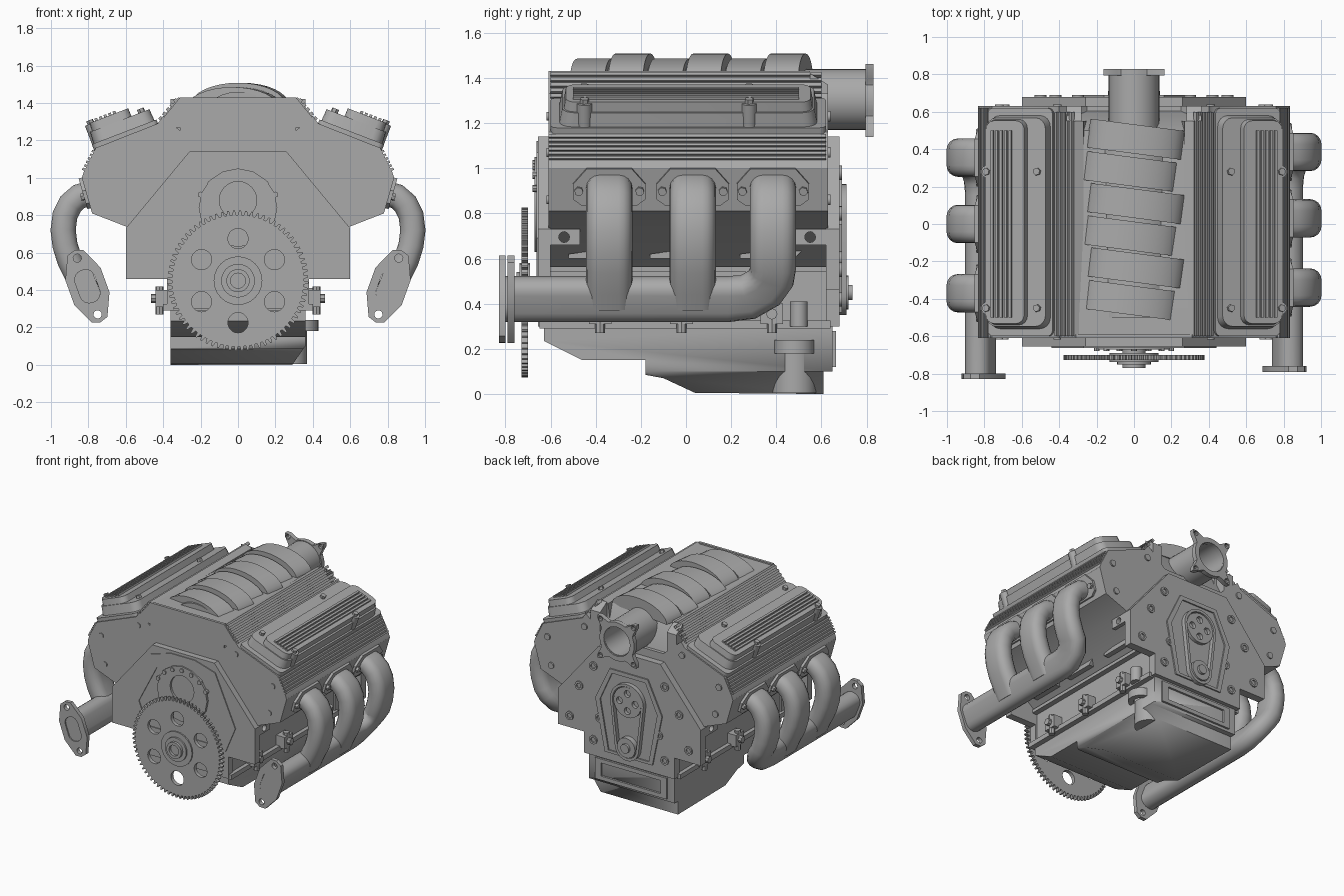
import bpy, bmesh, math
from math import sin, cos, pi, radians
from mathutils import Vector

if "Cube" in bpy.data.objects:
    bpy.data.objects.remove(bpy.data.objects["Cube"])

grey = bpy.data.materials.new("cast_metal_grey")
grey.use_nodes = True
grey.diffuse_color = (0.4, 0.4, 0.4, 1)
grey.node_tree.nodes["Principled BSDF"].inputs["Base Color"].default_value = (0.4, 0.4, 0.4, 1)

X, Y, Z = Vector((1, 0, 0)), Vector((0, 1, 0)), Vector((0, 0, 1))


def finish(name, bm, flip=1):
    """Turn a bmesh into a shaded object, optionally mirrored in x."""
    for v in bm.verts:
        v.co.x *= flip
    bmesh.ops.recalc_face_normals(bm, faces=bm.faces)
    me = bpy.data.meshes.new(name)
    bm.to_mesh(me)
    bm.free()
    me.materials.append(grey)
    me.shade_smooth()
    me.set_sharp_from_angle(angle=radians(32))
    ob = bpy.data.objects.new(name, me)
    bpy.context.collection.objects.link(ob)
    return ob


def prism(name, pts, origin, u, v, depth, holes=(), flip=1, taper=1):
    """Extrude a 2D outline, with holes, along u x v."""
    bm = bmesh.new()
    origin, n = Vector(origin), u.cross(v).normalized()
    for loop in (pts, *holes):
        vs = [bm.verts.new(origin + u * a + v * b) for a, b in loop]
        for i, vert in enumerate(vs):
            bm.edges.new((vs[i - 1], vert))
    if holes:
        bmesh.ops.triangle_fill(bm, edges=bm.edges[:], use_beauty=True)
    else:
        bm.faces.new(vs)
    res = bmesh.ops.extrude_face_region(bm, geom=bm.faces[:], use_keep_orig=True)
    top = [g for g in res["geom"] if isinstance(g, bmesh.types.BMVert)]
    mid = sum((t.co for t in top), Vector()) / len(top)
    for t in top:
        t.co = mid + (t.co - mid) * taper + n * depth
    return finish(name, bm, flip)


def along_y(name, pts, y0, y1, **kw):
    return prism(name, pts, (0, y1, 0), X, Z, y1 - y0, **kw)


def circle(r, cx=0, cy=0, n=24):
    return [(cx + r * cos(2 * pi * i / n), cy + r * sin(2 * pi * i / n)) for i in range(n)]


def rect(x0, x1, y0, y1):
    return [(x0, y0), (x1, y0), (x1, y1), (x0, y1)]


def round_rect(w, h, r, n=4):
    pts = []
    for q, (sx, sy) in enumerate([(1, 1), (-1, 1), (-1, -1), (1, -1)]):
        for i in range(n + 1):
            a = (q + i / n) * pi / 2
            pts.append((sx * (w / 2 - r) + r * cos(a), sy * (h / 2 - r) + r * sin(a)))
    return pts


def mirrored(half):
    return half + [(-x, z) for x, z in reversed(half)]


def disc(name, c, axis, r, d, n=24, flip=1, bore=0):
    """Cylinder starting at c and running along axis."""
    axis = Vector(axis).normalized()
    u = axis.orthogonal().normalized()
    prism(name, circle(r, n=n), c, u, axis.cross(u), d, flip=flip,
          holes=[circle(bore, n=n)] if bore else ())


def sweep(name, path, thin, wide, flip):
    """Sweep a rounded flat section along a path."""
    bm, path, rings = bmesh.new(), [Vector(p) for p in path], []
    sec = round_rect(thin, wide, thin * 0.45)
    for i, p in enumerate(path):
        t = (path[min(i + 1, len(path) - 1)] - path[max(i - 1, 0)]).normalized()
        side = Vector((t.z, 0, -t.x))
        side = side.normalized() if side.length > 0.3 else Vector((0.93, 0, -0.37))
        w = t.cross(side).normalized()
        rings.append([bm.verts.new(p + side * a + w * b) for a, b in sec])
    for a, b in zip(rings, rings[1:]):
        for i in range(len(sec)):
            bm.faces.new((a[i - 1], a[i], b[i], b[i - 1]))
    bm.faces.new(rings[0])
    bm.faces.new(rings[-1])
    finish(name, bm, flip)


def ribs(name, p, q, count, h, y0, y1, flip):
    """Raised strips along y, spaced on the line from p to q."""
    p, q = Vector((p[0], 0, p[1])), Vector((q[0], 0, q[1]))
    d = (q - p) / count
    up = Vector((-d.z, 0, d.x)).normalized()
    up = up if up.z > 0 else -up
    for i in range(count):
        prism(name, rect(0.15, 0.75, -0.01, h), p + d * i + Y * y1, d, up,
              (y1 - y0) * (1 if d.cross(up).y < 0 else -1), flip=flip)


# engine block and heads
along_y("engine_block", mirrored([(0.37, 0.29), (0.37, 0.55), (0.6, 0.74), (0.78, 0.81),
        (0.835, 1.0), (0.825, 1.03), (0.76, 1.16), (0.43, 1.29), (0.4, 1.33), (0.25, 1.2)]), -0.61, 0.63)
end = mirrored([(0.38, 0.3), (0.38, 0.46), (0.6, 0.46), (0.6, 0.73), (0.26, 1.14)])
along_y("front_plate", end, -0.655, -0.6)
along_y("rear_plate", end, 0.62, 0.68)
along_y("bell_housing_rim", mirrored([(0.36, 0.5), (0.44, 0.69), (0.27, 1.07), (0.1, 1.12)]), -0.662, -0.65,
        holes=[mirrored([(0.3, 0.52), (0.37, 0.69), (0.22, 0.98), (0.08, 1.02)])])
along_y("crank_seal_cover", circle(0.21, 0, 0.84, 16), -0.672, -0.65, holes=[circle(0.1, 0, 0.88)])
for i in range(7):
    a = radians(30 + 20 * i)
    disc("cover_bolt", (0.23 * cos(a), -0.65, 0.8 + 0.22 * sin(a)), -Y, 0.016, 0.03, 8)

# intake housing with a sloping rear
prism("intake_housing", [(-0.61, 1.1), (0.62, 1.1), (0.62, 1.17), (0.5, 1.4), (-0.52, 1.42), (-0.61, 1.42)],
      (-0.31, 0, 0), Y, Z, 0.62)
along_y("intake_front_wall", mirrored([(0.44, 1.27), (0.31, 1.43)]), -0.61, -0.59)
for s in (1, -1):
    along_y("intake_side_wall", [(0.24, 1.2), (0.42, 1.25), (0.42, 1.3), (0.32, 1.43), (0.27, 1.41)],
            -0.6, 0.55, flip=s)
    prism("intake_rear_wedge", [(0.55, 1.2), (0.63, 1.2), (0.63, 1.37), (0.55, 1.42)],
          (0.28, 0, 0), Y, Z, 0.08, flip=s)

# twisted intake runners
tilt = Vector((1, -0.13, 0)).normalized()
for i in range(6):
    odd = i % 2
    arc = [(0.25 * cos(pi * k / 16) * 1.02, 0.12 * sin(pi * k / 16)) for k in range(17)]
    prism("intake_runner", arc, (0.02 if odd else -0.01, -0.33 + 0.172 * i, 1.388 if odd else 1.365),
          tilt, Z, 0.155)
prism("intake_runner_core", circle(0.24, n=32), (0, 0.5, 1.22), X, Z, 1.0)

# throttle tube and its four-eared flange
disc("throttle_tube", (0, 0.42, 1.305), Y, 0.135, 0.4, 32, bore=0.11)
ears = [(0.145 + 0.085 * max(0, cos(4 * t - pi)) ** 4) for t in [2 * pi * k / 64 for k in range(64)]]
prism("throttle_flange", [(r * cos(2 * pi * k / 64), r * sin(2 * pi * k / 64)) for k, r in enumerate(ears)],
      (0, 0.83, 1.3), X, Z, 0.035,
      holes=[circle(0.11)] + [circle(0.018, 0.195 * cos(a), 0.195 * sin(a), 10)
                              for a in [pi / 4 + pi / 2 * k for k in range(4)]])

for s in (1, -1):
    off = 0 if s > 0 else -0.03
    # valve cover, in a frame lying on the sloped head
    u = Vector((cos(radians(21)), 0, -sin(radians(21))))
    up = Vector((sin(radians(21)), 0, cos(radians(21))))
    base = Vector((0.6, 0.01, 1.222))
    prism("cover_gasket", round_rect(0.37, 1.22, 0.03), base - up * 0.02, u, Y, 0.045, flip=s)
    prism("valve_cover", round_rect(0.35, 1.15, 0.06), base, u, Y, 0.09, flip=s, taper=0.97)
    prism("valve_cover_top", round_rect(0.23, 1.13, 0.05), base + u * 0.045, u, Y, 0.135, flip=s, taper=0.96)
    top = base + up * 0.13
    a, b = top + u * 0.0, top + u * 0.13
    ribs("cover_rib", (a.x, a.z), (b.x, b.z), 5, 0.018, -0.5, 0.5, s)
    for y in (-0.45, 0.28):
        for du, h in ((-0.125, 0.06), (0.15, 0.1)):
            disc("cover_bolt_boss", base + u * du + Y * (y - 0.01), up, 0.034, h + 0.03, 16, s)
            disc("cover_bolt", base + u * du + Y * (y - 0.01) + up * (h + 0.03), up, 0.02, 0.02, 6, s)
    # cast fins beside the covers
    ribs("inner_fin", (0.42, 1.305), (0.32, 1.425), 5, 0.012, -0.6, 0.6, s)
    ribs("outer_fin", (0.825, 1.035), (0.765, 1.15), 6, 0.012, -0.61, 0.62, s)
    # exhaust port plates on the head face
    face_up = Vector((0.055, 0, 0.19)).normalized()
    out = Y.cross(face_up).normalized()
    for y in (-0.34, 0.03, 0.385):
        y += off
        mid = Vector((0.807, y, 0.905))
        prism("port_plate", [(-0.16, -0.04), (-0.12, -0.07), (0.12, -0.07), (0.16, -0.04), (0.16, 0.03),
              (0.1, 0.1), (-0.1, 0.1), (-0.16, 0.03)], mid, Y, face_up, 0.018, flip=s)
        for dy in (-0.135, 0.135):
            disc("port_bolt", mid + Y * dy, out, 0.02, 0.035, 6, s)
        # exhaust runner
        bend = [(0.9, 0.56), (0.925, 0.64), (0.935, 0.72), (0.925, 0.8), (0.895, 0.86), (0.85, 0.9), (0.77, 0.92)]
        if y > 0.2:
            start = [(0.82, -0.79 + off, 0.42), (0.82, y - 0.2, 0.42), (0.825, y - 0.11, 0.43),
                     (0.845, y - 0.04, 0.47), (0.875, y - 0.005, 0.52)]
        else:
            start = [(0.82, y, 0.4), (0.855, y, 0.47)]
        sweep("exhaust_manifold", start + [(x, y, z) for x, z in bend], 0.135, 0.205, s)
    # exhaust outlet flange
    fu, fv = Vector((0.94, 0, -0.34)), Vector((0.34, 0, 0.94))
    prism("exhaust_flange", [(-0.1, -0.07), (-0.045, -0.19), (0, -0.205), (0.045, -0.19), (0.1, -0.07),
          (0.1, 0.07), (0.045, 0.19), (0, 0.205), (-0.045, 0.19), (-0.1, 0.07)],
          (0.805, -0.76 + off * 1.3, 0.42), fu, fv, 0.03, flip=s,
          holes=[round_rect(0.11, 0.18, 0.05), circle(0.022, 0, 0.16, 12), circle(0.022, 0, -0.16, 12)])
    # end plate bolts
    for x, z in ((0.41, 1.23), (0.72, 1.07), (0.69, 0.86)):
        disc("head_dowel_front", (x, -0.605, z), -Y, 0.02, 0.012, 12, s)
        disc("head_dowel_rear", (x, 0.625, z), Y, 0.024, 0.015, 12, s)
    for x, z in ((0.3, 0.98), (0.42, 0.8), (0.5, 0.55), (0.25, 0.6), (0.3, 0.42)):
        disc("rear_boss", (x, 0.675, z), Y, 0.032, 0.015, 16, s, bore=0.018)
    # mount tabs, side rail and sump rail bolts
    for y in (-0.54, 0.55):
        prism("mount_tab", rect(-0.07, 0.07, -0.035, 0.035), (0.57, y, 0.695), Y, Z, 0.03,
              holes=[circle(0.024, n=12)], flip=s)
    prism("side_rail", rect(-0.6, 0.62, 0.54, 0.565), (0.36, 0, 0), Y, Z, 0.05, flip=s)
    prism("sump_rail", rect(-0.65, 0.64, 0.29, 0.325), (0.3, 0, 0), Y, Z, 0.1, flip=s)
    for y in (-0.38, -0.02, 0.38):
        prism("side_bracket", rect(y - 0.05, y + 0.05, 0.31, 0.4), (0.37, 0, 0), Y, Z, 0.07, flip=s)
        disc("bracket_bolt", (0.43, y, 0.355), X, 0.025, 0.035, 8, s)
        disc("sump_bolt", (0.42, y, 0.27), Z, 0.022, 0.15, 8, s)
        prism("side_web", [(y - 0.14, 0.62), (y + 0.16, 0.66), (y + 0.1, 0.6), (y - 0.14, 0.6)],
              (0.42, 0, 0), Y, Z, 0.05, flip=s)

# oil pan, chamfered along its left lower edge
pan = prism("oil_pan", [(-0.63, 0.29), (-0.63, 0.235), (-0.46, 0.15), (-0.18, 0.15), (-0.18, 0.085), (-0.1, 0.07),
            (0.04, 0.005), (0.61, 0.0), (0.61, 0.1), (0.65, 0.1), (0.65, 0.3)], (-0.36, 0, 0), Y, Z, 0.72)
bm = bmesh.new()
bm.from_mesh(pan.data)
bmesh.ops.bisect_plane(bm, geom=bm.verts[:] + bm.edges[:] + bm.faces[:], plane_co=(0.29, 0, 0),
                       plane_no=(0.1, 0, -0.07), clear_outer=True)
bmesh.ops.holes_fill(bm, edges=bm.edges[:])
bm.to_mesh(pan.data)
bm.free()
along_y("pan_rear_frame", rect(-0.3, 0.3, 0.12, 0.28), 0.64, 0.665, holes=[rect(-0.25, 0.25, 0.15, 0.25)])
disc("drain_boss", (0.27, 0.48, 0.005), Z, 0.1, 0.18, 24)
disc("drain_collar", (0.34, 0.48, 0.18), Z, 0.09, 0.06, 24, bore=0.05)
disc("dip_tube", (0.4, 0.5, 0.3), Z, 0.04, 0.11, 12)

# flywheel ring gear with lightening holes
teeth = 72
outline = []
for i in range(teeth):
    for k, r in ((0, 0.352), (0.35, 0.352), (0.5, 0.376), (0.8, 0.376)):
        a = 2 * pi * (i + k) / teeth
        outline.append((r * cos(a), r * sin(a)))
prism("flywheel", outline, (0, -0.7, 0.45), X, Z, 0.028,
      holes=[circle(0.054, 0.225 * cos(a), 0.225 * sin(a), 20) for a in [pi / 6 + pi / 3 * k for k in range(6)]])
disc("flywheel_hub", (0, -0.69, 0.45), -Y, 0.13, 0.048)
disc("crank_nose", (0, -0.64, 0.45), -Y, 0.062, 0.13, bore=0.04)
disc("hub_collar", (0, -0.73, 0.45), -Y, 0.09, 0.02)

# timing drive at the rear
belt = circle(0.14, 0, 0.79, 32)[:17] + circle(0.1, 0, 0.45, 32)[16:] + [(0.1, 0.45)]
inner = circle(0.12, 0, 0.79, 32)[:17] + circle(0.08, 0, 0.45, 32)[16:] + [(0.08, 0.45)]
along_y("timing_chain", belt, 0.67, 0.712, holes=[inner])
along_y("cam_sprocket", circle(0.115, 0, 0.79), 0.67, 0.705,
        holes=[circle(0.026, 0.065 * cos(a), 0.79 + 0.065 * sin(a), 12) for a in [pi / 2 * k for k in range(4)]])
disc("crank_sprocket", (0, 0.67, 0.45), Y, 0.075, 0.05)
disc("crank_bolt", (0, 0.7, 0.45), Y, 0.035, 0.038, 12)
along_y("timing_cover_rim", mirrored([(0.2, 0.36), (0.28, 0.75), (0.16, 1.0)]), 0.67, 0.69,
        holes=[mirrored([(0.17, 0.38), (0.24, 0.75), (0.14, 0.97)])])
